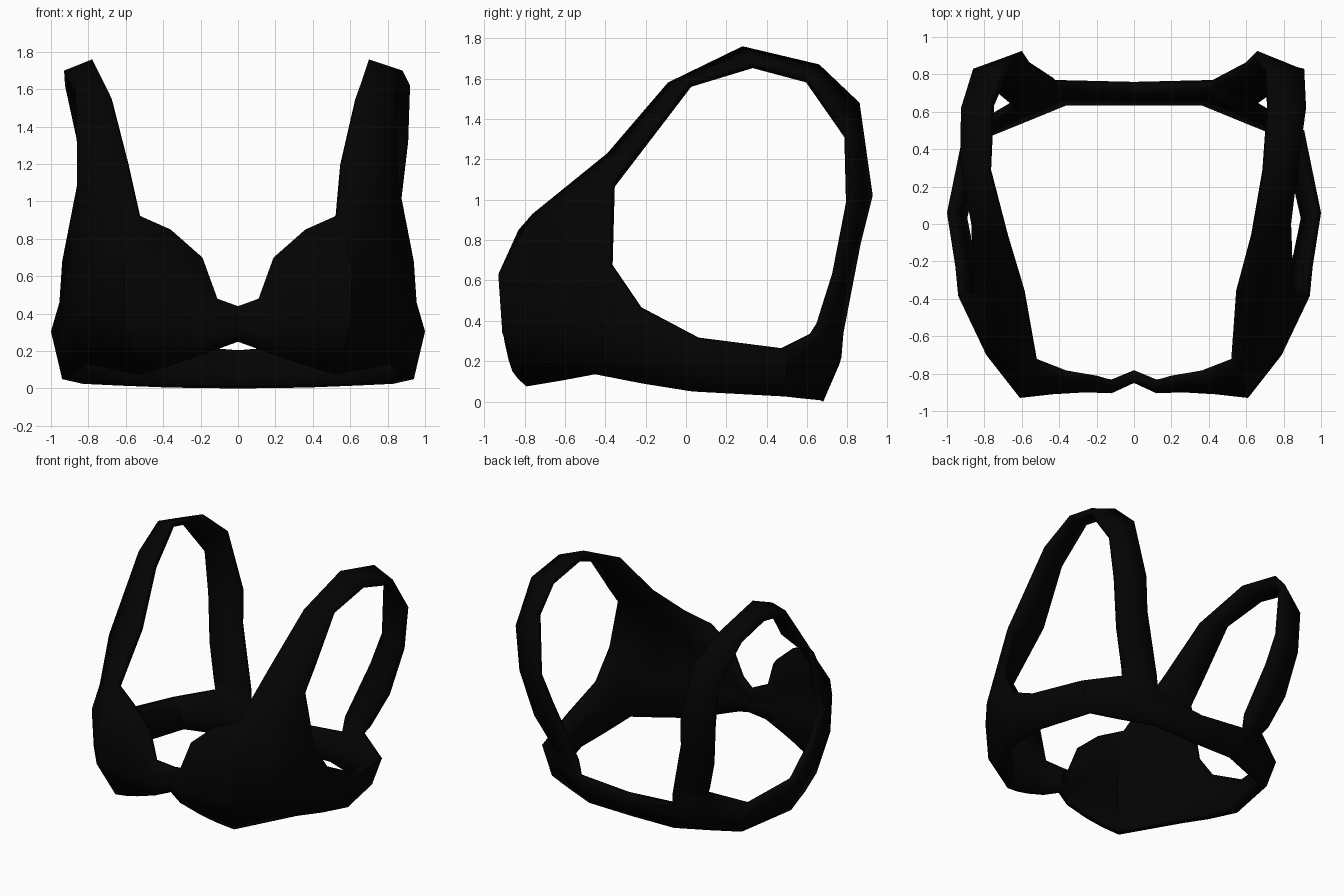
import bpy, bmesh, math
from mathutils import Vector as V

if "Cube" in bpy.data.objects:
    bpy.data.objects.remove(bpy.data.objects["Cube"])

# Cup columns from centre front to underarm: bottom, low, mid, top edge
CUP = [
    [(0, -.84, .25), (0, -.85, .31), (0, -.85, .38), (0, -.83, .44)],
    [(.11, -.88, .21), (.12, -.9, .30), (.12, -.905, .39), (.11, -.88, .48)],
    [(.28, -.86, .15), (.27, -.89, .32), (.26, -.90, .52), (.19, -.86, .70)],
    [(.40, -.83, .11), (.43, -.9, .33), (.43, -.91, .60), (.36, -.83, .85)],
    [(.52, -.79, .075), (.6, -.91, .34), (.61, -.93, .63), (.54, -.76, .93)],
    [(.68, -.61, .105), (.78, -.69, .35), (.79, -.70, .64), (.71, -.58, 1.01)],
    [(.83, -.45, .135), (.91, -.42, .35), (.94, -.385, .68), (.86, -.385, 1.09)],
]
# Band columns from underarm to centre back: bottom, top edge
BAND = [
    [(.89, -.22, .09), (.955, -.23, .46)],
    [(.94, .03, .05), (1.0, .06, .305)],
    [(.83, .49, .025), (.91, .50, .25)],
    [(.62, .58, .015), (.65, .655, .32)],
    [(.37, .68, .005), (.42, .77, .22)],
    [(0, .68, 0), (0, .76, .185)],
]
# Strap stations: neck-side (y, z), arm-side (y, z)
STRAP = [
    ((-.39, 1.23), (-.27, 1.25)),
    ((-.09, 1.58), (.0, 1.6)),
    ((.28, 1.76), (.33, 1.70)),
    ((.66, 1.67), (.62, 1.62)),
    ((.86, 1.48), (.83, 1.32)),
    ((.925, 1.02), (.84, .98)),
    ((.865, .78), (.77, .62)),
    ((.78, .34), (.69, .37)),
]
# The two straps lean a little differently: neck-side and arm-side x per station
STRAP_X = {
    1: ((.56, .64, .70, .73, .72, .66, .60, .44), (.85, .84, .88, .92, .91, .87, .79, .68)),
    -1: ((.60, .69, .78, .77, .69, .60, .56, .43), (.86, .87, .93, .925, .86, .83, .77, .68)),
}

bm = bmesh.new()


def face(side, *vs):
    bm.faces.new(vs if side > 0 else vs[::-1])


def half(side):
    def vert(p):
        return bm.verts.new((side * p[0], p[1], p[2]))

    # cups
    cup = [[vert(p) for p in col] for col in CUP]
    for a, b in zip(cup, cup[1:]):
        for j in range(3):
            face(side, a[j], b[j], b[j + 1], a[j + 1])

    # side and back band
    band = [cup[-1][:3]]
    for lo, hi in BAND:
        mid = (V(lo) + V(hi)) / 2
        band.append([vert(lo), vert(mid), vert(hi)])
    for a, b in zip(band, band[1:]):
        for j in range(2):
            face(side, a[j], b[j], b[j + 1], a[j + 1])

    # shoulder strap, from cup top over the shoulder to the back band
    rings = [[c[3] for c in cup[4:7]]]
    for (n, o), xn, xo in zip(STRAP, *STRAP_X[side]):
        pn, po = V((xn, *n)), V((xo, *o))
        rings.append([vert(pn), vert((pn + po) / 2), vert(po)])
    for a, b in zip(rings, rings[1:]):
        for j in range(2):
            face(side, a[j], a[j + 1], b[j + 1], b[j])
    n, m, o = rings[-1]
    face(side, n, m, o, band[4][2], band[5][2])


for s in (1, -1):
    half(s)
bmesh.ops.remove_doubles(bm, verts=bm.verts, dist=.0005)

mesh = bpy.data.meshes.new("strapped_top")
bm.to_mesh(mesh)
bm.free()
top = bpy.data.objects.new("strapped_top", mesh)
bpy.context.collection.objects.link(top)

# fabric thickness, grown inward
sol = top.modifiers.new("thickness", 'SOLIDIFY')
sol.thickness = .05
sol.offset = -1

# black fabric
mat = bpy.data.materials.new("black_fabric")
mat.diffuse_color = (.001, .001, .001, 1)
mat.use_nodes = True
mat.node_tree.nodes["Principled BSDF"].inputs["Base Color"].default_value = mat.diffuse_color
mesh.materials.append(mat)

bpy.context.view_layer.objects.active = top
top.select_set(True)
bpy.ops.object.shade_smooth_by_angle(angle=math.radians(40))
